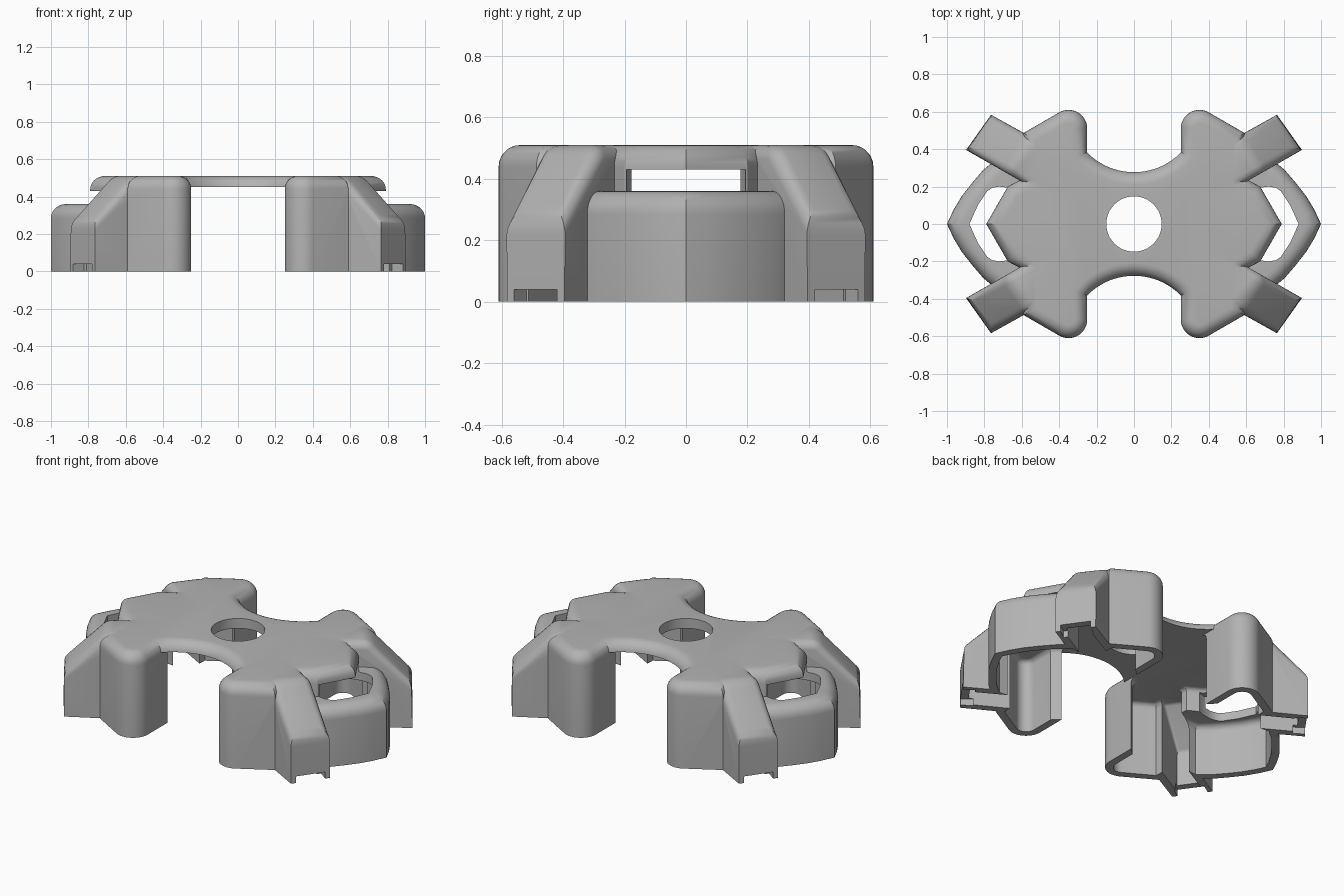
import bpy, bmesh
from math import sin, cos, pi, radians, sqrt
from mathutils import Vector

if "Cube" in bpy.data.objects:
    bpy.data.objects.remove(bpy.data.objects["Cube"])

HEIGHT, WALL, PLATE = 0.51, 0.045, 0.06
FLOOR = -0.1          # cutters start below the ground


def material(name, value):
    mat = bpy.data.materials.new(name)
    mat.use_nodes = True
    color = (value, value, value, 1)
    mat.diffuse_color = color
    mat.node_tree.nodes["Principled BSDF"].inputs["Base Color"].default_value = color
    return mat


grey = material("plain grey", 0.45)


def inset(points, d):
    """Move a counter-clockwise outline inwards by d."""
    result = []
    for i, p in enumerate(points):
        p = Vector(p)
        a = (p - Vector(points[i - 1])).normalized()
        b = (Vector(points[(i + 1) % len(points)]) - p).normalized()
        na, nb = Vector((-a.y, a.x)), Vector((-b.y, b.x))
        result.append(p + (na + nb) * d / (1 + na.dot(nb)))
    return result


def loft(points, z0, z1, r=0.0, steps=7):
    """Solid over an outline, with a rounded top edge of radius r."""
    bm = bmesh.new()
    levels = [(0, z0)]
    if r:
        levels += [(r * (1 - cos(t)), z1 - r + r * sin(t))
                   for t in [pi / 2 * i / steps for i in range(steps + 1)]]
    else:
        levels.append((0, z1))
    rings = [[bm.verts.new((p[0], p[1], z)) for p in inset(points, d)] for d, z in levels]
    n = len(points)
    for low, high in zip(rings, rings[1:]):
        for i in range(n):
            j = (i + 1) % n
            bm.faces.new((low[i], low[j], high[j], high[i]))
    bm.faces.new(rings[0][::-1])
    bm.faces.new(rings[-1])
    return bm


def make(name, bm, sx=1, sy=1):
    bmesh.ops.scale(bm, vec=(sx, sy, 1), verts=bm.verts)
    bmesh.ops.recalc_face_normals(bm, faces=bm.faces)
    mesh = bpy.data.meshes.new(name)
    bm.to_mesh(mesh)
    bm.free()
    mesh.materials.append(grey)
    obj = bpy.data.objects.new(name, mesh)
    bpy.context.collection.objects.link(obj)
    return obj


def combine(target, other, operation):
    mod = target.modifiers.new("combine", "BOOLEAN")
    mod.operation, mod.solver, mod.object = operation, "EXACT", other
    bpy.context.view_layer.objects.active = target
    bpy.ops.object.modifier_apply(modifier=mod.name)
    bpy.data.objects.remove(other)


def mirrored_y(points):
    """Close an outline that starts and ends on the x axis."""
    return points + [(x, -y) for x, y in points[::-1] if y != 0]


# Hub outline: pointed ends, four round lobes and two round bays
quarter = [(0.79, 0), (0.675, 0.2), (0.6, 0.24), (0.59, 0.487)]
quarter += [(0.35 + 0.1 * cos(radians(a)), 0.51 + 0.1 * sin(radians(a)))
            for a in range(60, 181, 10)]
for i in range(10, -1, -1):
    x = 0.025 * i
    quarter.append((x, 0.628 - sqrt(0.35 ** 2 - x * x)))
half = quarter + [(-x, y) for x, y in quarter[-2::-1]]
hub_outline = half[:-1] + [(-x, -y) for x, y in half[:-1]]

# End guard outline, bowed and pointed in the middle
upper_guard = [(1, 0), (0.965, 0.075), (0.92, 0.15), (0.865, 0.22), (0.805, 0.29),
               (0.72, 0.36), (0.3, 0.32)]
guard_outline = upper_guard + [(x, -y) for x, y in upper_guard[:0:-1]]

# Arm outline and the sloping plane at its end
arm_outline = [(0.898, 0.396), (0.765, 0.583), (0.59, 0.487), (0.3, 0.325), (0.3, 0.055)]
end_mid = Vector((0.8315, 0.4895, 0.27))
end_dir = Vector((0.815, 0.58, 0))


def arm(d, z0, drop, r):
    bm = loft(inset(arm_outline, d), z0, HEIGHT - drop)
    slope = (end_dir + Vector((0, 0, 1))).normalized()
    cut = bmesh.ops.bisect_plane(bm, geom=bm.verts[:] + bm.edges[:] + bm.faces[:],
                                 plane_co=end_mid - slope * d, plane_no=slope,
                                 clear_outer=True)
    rim = [e for e in cut["geom_cut"] if isinstance(e, bmesh.types.BMEdge)]
    bmesh.ops.holes_fill(bm, edges=[e for e in bm.edges if e.is_boundary] or rim, sides=0)
    bmesh.ops.recalc_face_normals(bm, faces=bm.faces)
    edges = [e for e in bm.edges if all(v.co.z > 0.15 for v in e.verts)]
    bmesh.ops.bevel(bm, geom=edges, offset=r, offset_type="OFFSET", segments=5,
                    profile=0.5, affect="EDGES", clamp_overlap=True)
    return bm


quadrants = [(sx, sy) for sx in (1, -1) for sy in (1, -1)]

# Outer body
cover = make("cover_shell", loft(hub_outline, 0, HEIGHT, 0.07))
for sx, sy in quadrants:
    combine(cover, make("arm", arm(0, 0, 0, 0.045), sx, sy), "UNION")
for side in (1, -1):
    combine(cover, make("end_guard", loft(guard_outline, 0, 0.36, 0.075), side), "UNION")

# Hollow inside
combine(cover, make("hub_cavity", loft(inset(hub_outline, WALL), FLOOR, HEIGHT - PLATE, 0.03)),
        "DIFFERENCE")
for sx, sy in quadrants:
    combine(cover, make("arm_cavity", arm(WALL, FLOOR, PLATE, 0.015), sx, sy), "DIFFERENCE")
for side in (1, -1):
    combine(cover, make("guard_cavity", loft(inset(guard_outline, WALL), FLOOR, 0.31, 0.04), side),
            "DIFFERENCE")

# Crescent windows above the guards
window = mirrored_y([(0.88, 0), (0.835, 0.1), (0.785, 0.175), (0.76, 0.193), (0.72, 0.2),
                     (0.66, 0.192), (0.6, 0.17), (0.42, 0.17), (0.4, 0)][:-1] + [(0.4, 0)])
for side in (1, -1):
    combine(cover, make("window", loft(window, 0.2, 0.43), side), "DIFFERENCE")

# Open bays front and back
bay = [(-0.25, -0.8), (0.25, -0.8), (0.25, 0.8), (-0.25, 0.8)]
combine(cover, make("bay", loft(bay, FLOOR, HEIGHT - PLATE)), "DIFFERENCE")

# Centre hole
hole = [(0.148 * cos(2 * pi * i / 48), 0.148 * sin(2 * pi * i / 48)) for i in range(48)]
combine(cover, make("centre_hole", loft(hole, 0.3, 0.7)), "DIFFERENCE")

# Small slots under the arm ends
across = Vector((-end_dir.y, end_dir.x, 0))
slot = [(end_mid + end_dir * a + across * b).xy
        for a, b in ((-0.07, -0.086), (0.05, -0.086), (0.05, 0.086), (-0.07, 0.086))]
for sx, sy in quadrants:
    combine(cover, make("foot_slot", loft(slot, FLOOR, 0.04), sx, sy), "DIFFERENCE")

# Smooth shading with sharp edges kept
bpy.ops.object.select_all(action="DESELECT")
cover.select_set(True)
bpy.context.view_layer.objects.active = cover
bpy.ops.object.shade_smooth_by_angle(angle=radians(30))
